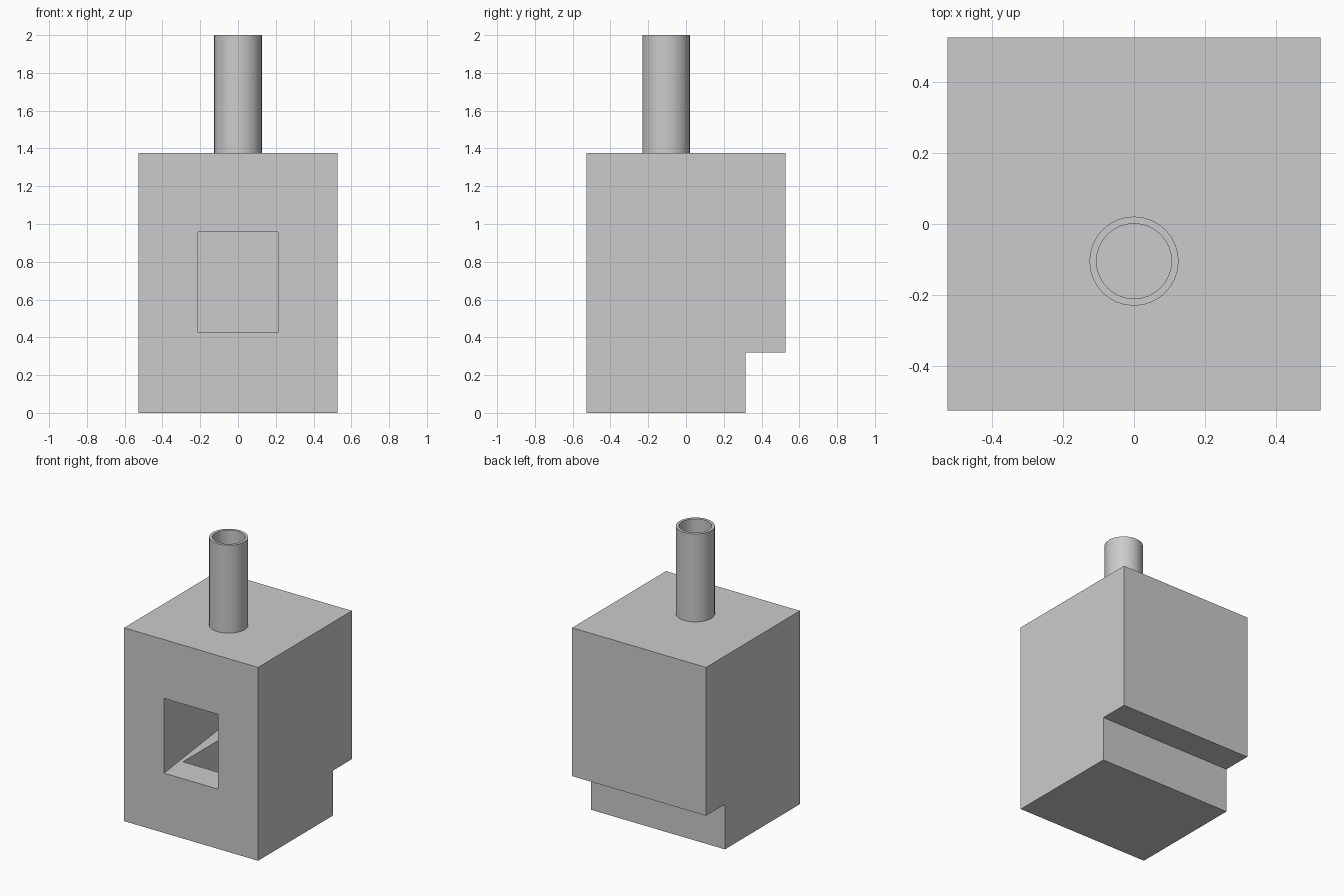
import bpy, bmesh
from math import cos, sin, pi

if "Cube" in bpy.data.objects:
    bpy.data.objects.remove(bpy.data.objects["Cube"])


def prism(name, points, a, b, axis='Z'):
    """Extrude a 2D outline from a to b; axis Z takes (x, y), axis X takes (y, z)."""
    bm = bmesh.new()
    place = (lambda p, h: (p[0], p[1], h)) if axis == 'Z' else (lambda p, h: (h, p[0], p[1]))
    lo = [bm.verts.new(place(p, a)) for p in points]
    hi = [bm.verts.new(place(p, b)) for p in points]
    bm.faces.new(lo[::-1])
    bm.faces.new(hi)
    n = len(points)
    for i in range(n):
        j = (i + 1) % n
        bm.faces.new((lo[i], lo[j], hi[j], hi[i]))
    bmesh.ops.recalc_face_normals(bm, faces=bm.faces)
    mesh = bpy.data.meshes.new(name)
    bm.to_mesh(mesh)
    bm.free()
    ob = bpy.data.objects.new(name, mesh)
    bpy.context.collection.objects.link(ob)
    return ob


def circle(r, cy=-0.105, n=32):
    return [(r * cos(2 * pi * i / n), cy + r * sin(2 * pi * i / n)) for i in range(n)]


def cut(target, cutter):
    mod = target.modifiers.new(cutter.name, 'BOOLEAN')
    mod.operation = 'DIFFERENCE'
    mod.solver = 'EXACT'
    mod.object = cutter
    cutter.hide_render = True
    cutter.hide_set(True)


S = 0.527
TOP = 1.375

# Block body with the step under its back edge
body = prism("stove_body", [(-S, 0), (0.315, 0), (0.315, 0.32), (S, 0.32), (S, TOP), (-S, TOP)],
             -S, S, 'X')

# Firebox that widens towards the back
cut(body, prism("firebox_cutter", [(-0.213, -0.6), (0.213, -0.6), (0.213, -S), (0.318, 0.315),
                                   (-0.318, 0.315), (-0.213, -S)], 0.425, 0.957))

# Ash pit sunk into the firebox floor
cut(body, prism("ash_pit_cutter", [(-0.213, -0.315), (0.213, -0.315), (0.213, 0.105),
                                   (-0.213, 0.105)], 0.11, 0.5))

# Flue from the firebox up to the chimney
cut(body, prism("flue_cutter", circle(0.106), 0.9, 1.5))

# Hollow chimney pipe
pipe = prism("chimney_pipe", circle(0.126), TOP, 2.0)
cut(pipe, prism("pipe_bore_cutter", circle(0.106), 1.3, 2.1))
bpy.context.view_layer.objects.active = pipe
pipe.select_set(True)
bpy.ops.object.shade_smooth_by_angle()
